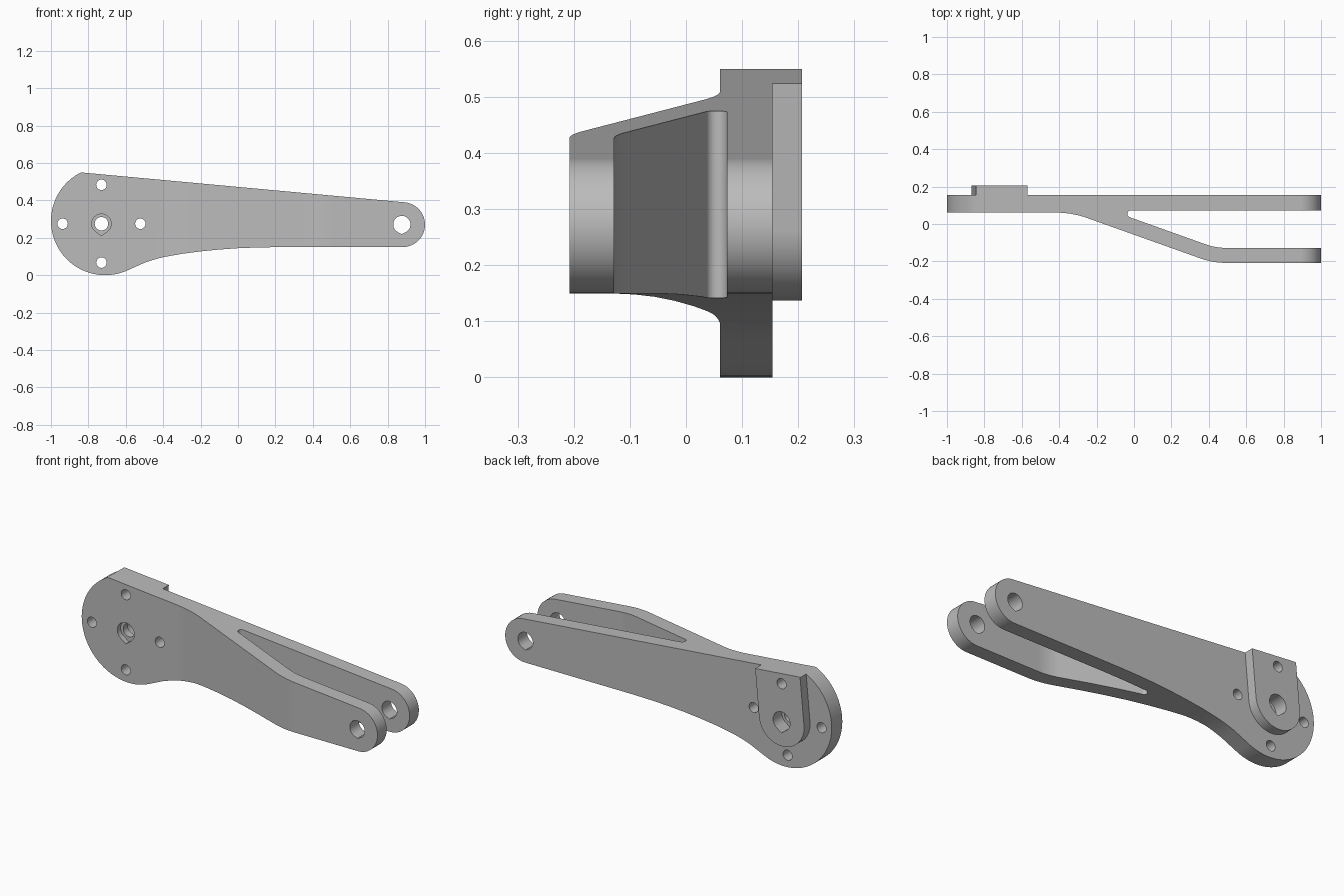
import bpy, bmesh
from math import acos, atan, cos, pi, radians, sin, tan
from mathutils import Vector

if "Cube" in bpy.data.objects:
    bpy.data.objects.remove(bpy.data.objects["Cube"], do_unlink=True)

# Material
grey = bpy.data.materials.new("light grey metal")
grey.use_nodes = True
colour = (0.5, 0.5, 0.5, 1)
grey.diffuse_color = colour
grey.node_tree.nodes["Principled BSDF"].inputs["Base Color"].default_value = colour


def arc(centre, radius, start, end, steps=24):
    """Points along an arc, angles in radians."""
    angles = [start + (end - start) * i / steps for i in range(steps + 1)]
    return [(centre[0] + radius * cos(a), centre[1] + radius * sin(a)) for a in angles]


def rounded(corners, steps=10):
    """Outline from (x, y, fillet radius) corners."""
    points = []
    for i, (x, y, r) in enumerate(corners):
        here = Vector((x, y))
        if not r:
            points.append((x, y))
            continue
        before = (Vector(corners[i - 1][:2]) - here).normalized()
        after = (Vector(corners[(i + 1) % len(corners)][:2]) - here).normalized()
        half = before.angle(after) / 2
        centre = here + (before + after).normalized() * r / sin(half)
        start = here + before * r / tan(half) - centre
        end = here + after * r / tan(half) - centre
        for s in range(steps + 1):
            t = s / steps
            angle = start.angle(end)
            p = (start * sin((1 - t) * angle) + end * sin(t * angle)) / sin(angle)
            points.append(tuple(centre + p))
    return points


def teardrop(centre, radius, point):
    """Circle with a small peak at the bottom."""
    gap = acos(1 / point)
    outline = arc(centre, radius, -pi / 2 + gap, 1.5 * pi - gap, 32)
    return outline + [(centre[0], centre[1] - radius * point)]


def prism(name, outline, axis, low, high):
    """Extrude an outline along y or z."""
    bm = bmesh.new()
    place = (lambda a, b, c: (a, c, b)) if axis == "y" else (lambda a, b, c: (a, b, c))
    rings = [[bm.verts.new(place(a, b, c)) for a, b in outline] for c in (low, high)]
    for ring in rings:
        bm.faces.new(ring)
    n = len(outline)
    for i in range(n):
        j = (i + 1) % n
        bm.faces.new((rings[0][i], rings[0][j], rings[1][j], rings[1][i]))
    bmesh.ops.recalc_face_normals(bm, faces=bm.faces)
    mesh = bpy.data.meshes.new(name)
    bm.to_mesh(mesh)
    bm.free()
    mesh.materials.append(grey)
    obj = bpy.data.objects.new(name, mesh)
    bpy.context.collection.objects.link(obj)
    return obj


def combine(body, tool, operation):
    """Apply a boolean and discard the tool."""
    bpy.context.view_layer.objects.active = body
    mod = body.modifiers.new("combine", "BOOLEAN")
    mod.operation, mod.object, mod.solver = operation, tool, "EXACT"
    bpy.ops.object.modifier_apply(modifier=mod.name)
    bpy.data.objects.remove(tool, do_unlink=True)


# Forked plan: thick plate splitting into a straight and an offset arm
plan = rounded([
    (-1.1, 0.154, 0), (-1.1, 0.061, 0),
    (-0.332, 0.061, 0.5), (0.423, -0.208, 0.42),
    (1.1, -0.208, 0), (1.1, -0.128, 0),
    (0.437, -0.128, 0.34), (-0.126, 0.073, 0.019),
    (1.1, 0.073, 0), (1.1, 0.154, 0)])
lever = prism("forked_lever_arm", plan, "z", -0.1, 0.7)

# Raised U-shaped pad on the back, square to the sloping top edge
hub = (-0.73, 0.275)
tilt = atan(0.0915)
pad = arc(hub, 0.138, pi - tilt, 2 * pi - tilt)
rise = Vector((sin(tilt), cos(tilt))) * 0.4
pad += [tuple(Vector(pad[-1]) + rise), tuple(Vector(pad[0]) + rise)]
combine(lever, prism("pad", pad, "y", 0.11, 0.207), "UNION")

# Side outline: wide hub, swept underside, rounded tip
side = arc((-0.71, 0.29), 0.29, radians(116.6), radians(293), 48)
side += [(-0.5, 0.066), (-0.45, 0.083), (-0.4, 0.096), (-0.3, 0.114), (-0.2, 0.127),
         (-0.1, 0.137), (0, 0.144), (0.1, 0.148), (0.22, 0.15)]
side += arc((0.88, 0.27), 0.12, -pi / 2, pi / 2 - tilt)
combine(lever, prism("side_outline", side, "y", -0.5, 0.5), "INTERSECT")

# Ring of four bolt holes
for i in range(4):
    a = i * pi / 2
    centre = (hub[0] + 0.208 * cos(a), hub[1] + 0.208 * sin(a))
    hole = arc(centre, 0.028, 0, 2 * pi, 24)[:-1]
    combine(lever, prism("bolt_hole", hole, "y", -0.5, 0.5), "DIFFERENCE")

# Stepped hub bore and fork pin hole
through = arc(hub, 0.036, 0, 2 * pi, 32)[:-1]
combine(lever, prism("hub_bore", through, "y", -0.5, 0.5), "DIFFERENCE")
for low, high in ((0, 0.09), (0.13, 0.3)):
    combine(lever, prism("counterbore", teardrop(hub, 0.052, 1.24), "y", low, high), "DIFFERENCE")
combine(lever, prism("pin_hole", teardrop((0.876, 0.271), 0.046, 1.12), "y", -0.5, 0.5), "DIFFERENCE")

# Smooth curved walls, crisp edges
bpy.ops.object.select_all(action="DESELECT")
lever.select_set(True)
bpy.context.view_layer.objects.active = lever
bpy.ops.object.shade_smooth_by_angle(angle=radians(25))
weighted = lever.modifiers.new("flat faces", "WEIGHTED_NORMAL")
weighted.keep_sharp = True
